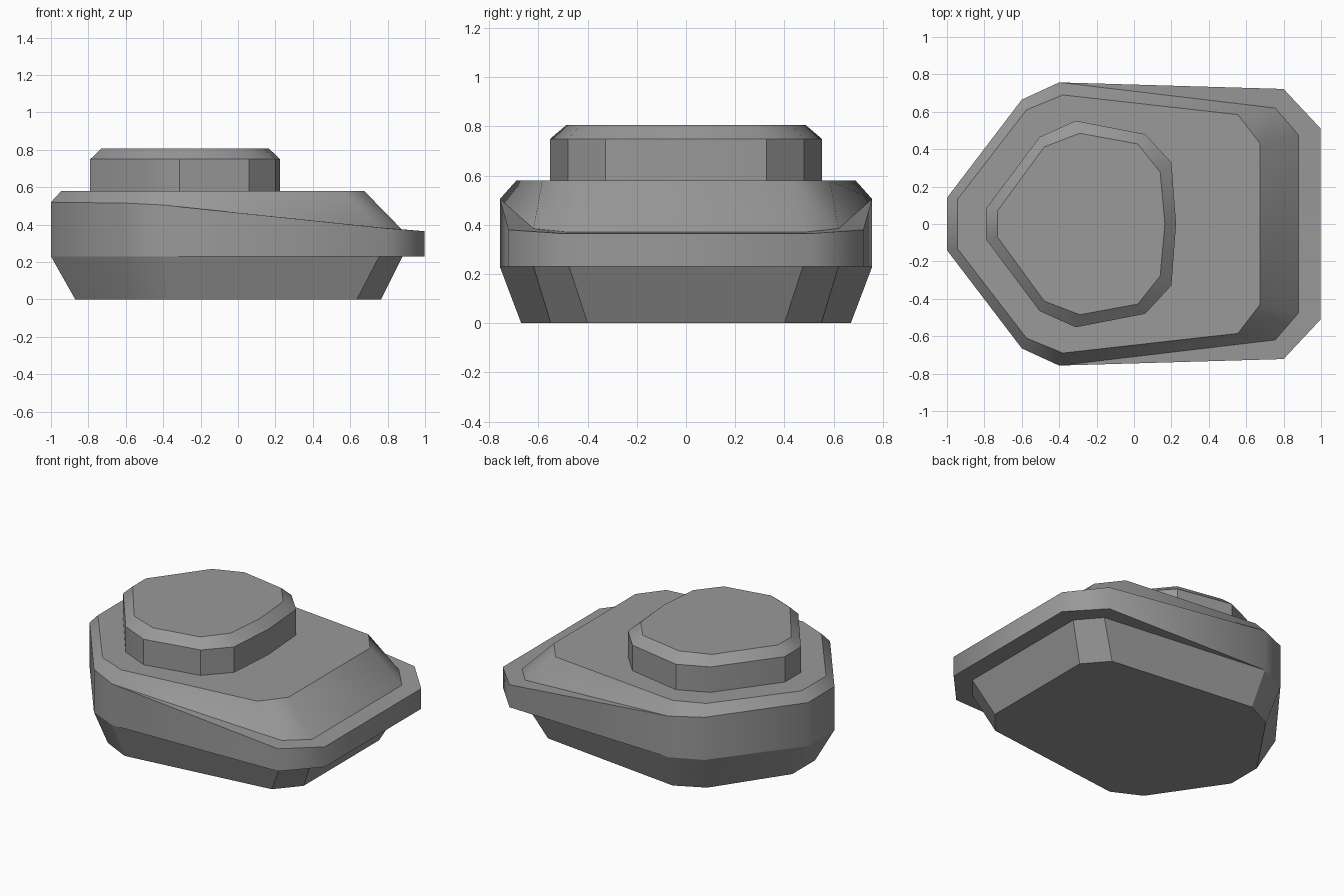
import bpy, bmesh
from math import radians

if "Cube" in bpy.data.objects:
    bpy.data.objects.remove(bpy.data.objects["Cube"])

# Dark grey finish
grey = bpy.data.materials.new("dark_grey")
grey.diffuse_color = (0.32, 0.32, 0.32, 1)
grey.use_nodes = True
grey.node_tree.nodes["Principled BSDF"].inputs["Base Color"].default_value = grey.diffuse_color


def ring(half, z):
    """Mirror half an outline (y >= 0) into a closed loop; z is one height or one per point."""
    zs = z if isinstance(z, (list, tuple)) else [z] * len(half)
    pts = [(x, y, h) for (x, y), h in zip(half, zs)]
    return pts + [(x, -y, h) for x, y, h in reversed(pts) if y > 0]


def loft(name, rings, limits):
    """Bridge stacked loops and cap them. Bands meet sharply; within a band, edges
    below that band's angle limit are smooth."""
    bm = bmesh.new()
    band = bm.faces.layers.int.new("band")
    loops = [[bm.verts.new(p) for p in r] for r in rings]
    n = len(loops[0])
    for k, (a, b) in enumerate(zip(loops, loops[1:])):
        for i in range(n):
            j = (i + 1) % n
            bm.faces.new((a[i], a[j], b[j], b[i]))[band] = k
    bm.faces.new(loops[0])[band] = -1
    bm.faces.new(loops[-1])[band] = -2
    bmesh.ops.remove_doubles(bm, verts=bm.verts, dist=0.001)
    bmesh.ops.recalc_face_normals(bm, faces=bm.faces)
    for f in bm.faces:
        f.smooth = True
    for e in bm.edges:
        if len(e.link_faces) == 2:
            p, q = (f[band] for f in e.link_faces)
            e.smooth = p == q and e.calc_face_angle(0) < radians(limits[p])
    mesh = bpy.data.meshes.new(name)
    bm.to_mesh(mesh)
    bm.free()
    mesh.materials.append(grey)
    obj = bpy.data.objects.new(name, mesh)
    bpy.context.collection.objects.link(obj)
    return obj


# Hull: tapered keel, overhanging shelf at the nose, sloped deck
rear = [(-1.0, 0.14), (-0.6, 0.665), (-0.4, 0.757)]
outer = rear + [(0.8, 0.722), (0.998, 0.51)]
inner = rear + [(0.755, 0.62), (0.88, 0.475)]
keel = [(-0.87, 0.12), (-0.56, 0.575), (-0.37, 0.67), (0.635, 0.55), (0.765, 0.4)]
deck = [(-0.945, 0.13), (-0.575, 0.61), (-0.38, 0.69), (0.555, 0.585), (0.675, 0.43)]
loft("hull", [
    ring(keel, 0),
    ring(inner, 0.23),
    ring(outer, 0.23),
    ring(outer, [0.52, 0.515, 0.505, 0.38, 0.365]),
    ring(inner, [0.52, 0.515, 0.505, 0.385, 0.37]),
    ring(deck, 0.58),
], [30, 30, 50, 30, 50])

# Turret: straight wall with a chamfered roof
wall = [(-0.79, 0.085), (-0.505, 0.465), (-0.312, 0.552), (0.06, 0.48), (0.2, 0.328), (0.225, 0)]
roof = [(-0.73, 0.07), (-0.48, 0.412), (-0.29, 0.485), (0.02, 0.428), (0.14, 0.278), (0.165, 0)]
loft("turret", [ring(wall, 0.57), ring(wall, 0.75), ring(roof, 0.807)], [30, 30])
